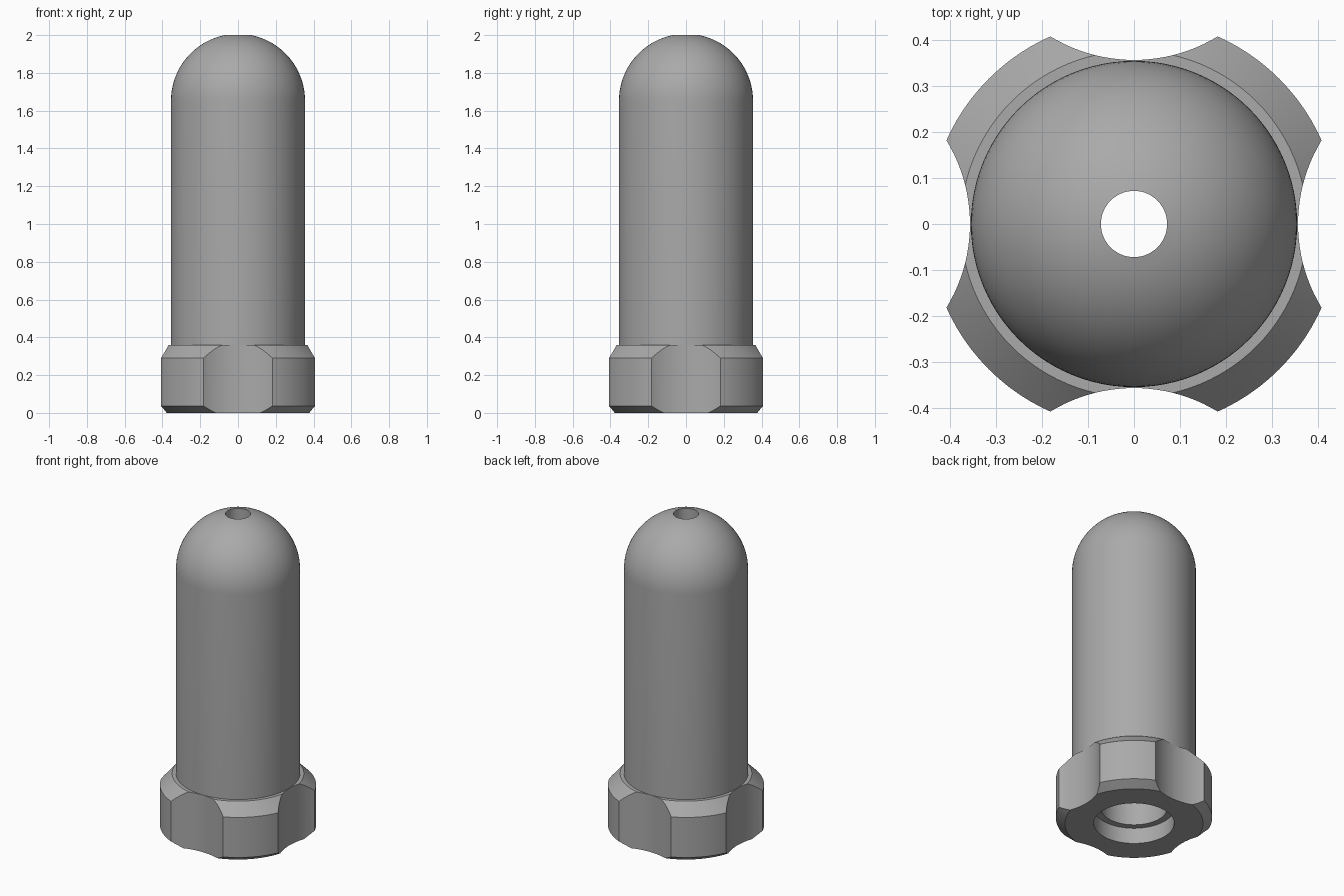
import bpy, bmesh
from math import sin, cos, pi, radians
from mathutils import Matrix

if "Cube" in bpy.data.objects:
    bpy.data.objects.remove(bpy.data.objects["Cube"], do_unlink=True)

grey = bpy.data.materials.new("plain grey")
grey.use_nodes = True
grey.diffuse_color = (0.4, 0.4, 0.4, 1)
grey.node_tree.nodes["Principled BSDF"].inputs["Base Color"].default_value = (0.4, 0.4, 0.4, 1)

TUBE_R, DOME_Z, HOLE_R = 0.355, 1.652, 0.072
BORE_R, DOME_STEPS = 0.19, 20


def make_object(name, bm):
    bmesh.ops.recalc_face_normals(bm, faces=bm.faces)
    mesh = bpy.data.meshes.new(name)
    bm.to_mesh(mesh)
    bm.free()
    obj = bpy.data.objects.new(name, mesh)
    bpy.context.collection.objects.link(obj)
    mesh.materials.append(grey)
    return obj


def lathe(name, profile, steps=96):
    """Revolve a closed (radius, height) outline around z."""
    bm = bmesh.new()
    verts = [bm.verts.new((r, 0, z)) for r, z in profile]
    edges = [bm.edges.new((a, b)) for a, b in zip(verts, verts[1:] + verts[:1])]
    bmesh.ops.spin(bm, geom=verts + edges, axis=(0, 0, 1), cent=(0, 0, 0),
                   angle=2 * pi, steps=steps, use_merge=True)
    bmesh.ops.remove_doubles(bm, verts=bm.verts, dist=1e-5)
    return make_object(name, bm)


# Outline: chamfered grip, straight tube, round dome, then the bore back down
grip = [(0.23, 0), (0.395, 0), (0.447, 0.037), (0.447, 0.29), (0.377, 0.36), (TUBE_R, 0.36)]
rim = (1 - (HOLE_R / TUBE_R) ** 2) ** 0.5
dome = []
for i in range(DOME_STEPS + 1):
    a = radians(78.3) * i / DOME_STEPS
    dome.append((TUBE_R * cos(a), DOME_Z + TUBE_R * sin(a)))
dome[-1] = (HOLE_R, DOME_Z + TUBE_R * rim)
bore = [(HOLE_R, 1.8), (BORE_R, 1.7), (BORE_R, 0.1), (0.23, 0.1)]
body = lathe("domed_tube_with_grip", grip + dome + bore)

# Four finger scallops around the grip
cutters = bmesh.new()
for k in range(4):
    spot = Matrix.Rotation(k * pi / 2, 4, "Z") @ Matrix.Translation((0.707, 0, 0.2))
    bmesh.ops.create_cone(cutters, cap_ends=True, segments=128, radius1=0.35,
                          radius2=0.35, depth=0.6, matrix=spot)
cutter = make_object("scallop_cutter", cutters)
cutter.hide_render = True

cut = body.modifiers.new("scallops", "BOOLEAN")
cut.operation = "DIFFERENCE"
cut.solver = "EXACT"
cut.object = cutter
bpy.ops.object.select_all(action="DESELECT")
body.select_set(True)
bpy.context.view_layer.objects.active = body
bpy.ops.object.modifier_apply(modifier=cut.name)
bpy.data.objects.remove(cutter, do_unlink=True)
bpy.ops.object.shade_smooth_by_angle(angle=radians(25))
